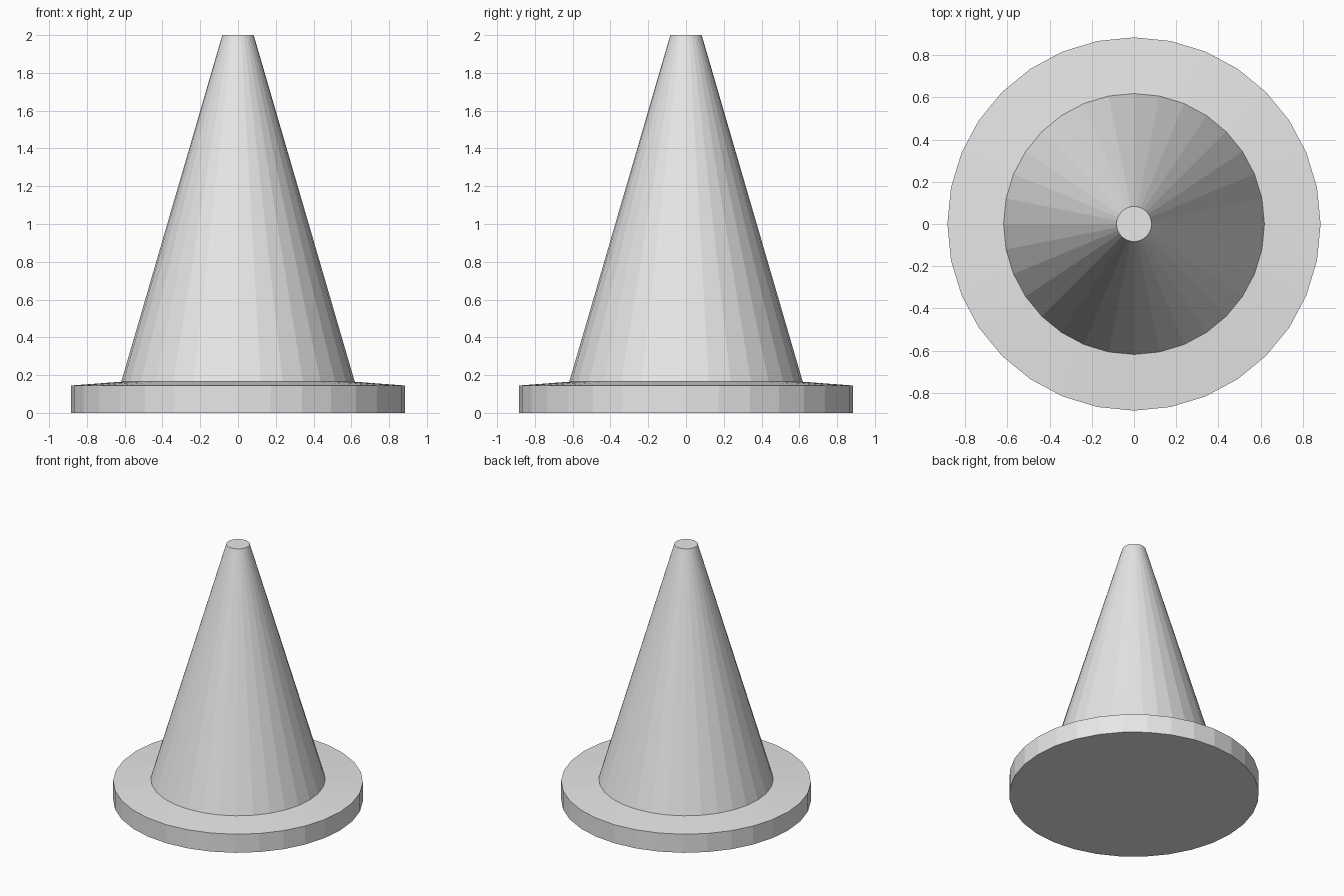
import bpy, bmesh, math

if "Cube" in bpy.data.objects:
    bpy.data.objects.remove(bpy.data.objects["Cube"])

SIDES = 32

grey = bpy.data.materials.new("light_grey")
grey.diffuse_color = (0.8, 0.8, 0.8, 1.0)
grey.use_nodes = True
grey.node_tree.nodes["Principled BSDF"].inputs["Base Color"].default_value = grey.diffuse_color


def lathe(name, profile, cap_bottom=False, cap_top=False):
    """Revolve (radius, height) points around z with flat faces."""
    bm = bmesh.new()
    rings = []
    for r, z in profile:
        rings.append([bm.verts.new((r * math.cos(2 * math.pi * i / SIDES),
                                    r * math.sin(2 * math.pi * i / SIDES), z))
                      for i in range(SIDES)])
    for low, high in zip(rings, rings[1:]):
        for i in range(SIDES):
            j = (i + 1) % SIDES
            bm.faces.new((low[i], low[j], high[j], high[i]))
    if cap_bottom:
        bm.faces.new(rings[0][::-1])
    if cap_top:
        bm.faces.new(rings[-1])
    mesh = bpy.data.meshes.new(name)
    bm.to_mesh(mesh)
    bm.free()
    mesh.materials.append(grey)
    obj = bpy.data.objects.new(name, mesh)
    bpy.context.collection.objects.link(obj)
    return obj


# Round base with a gently sloped top
lathe("base", [(0.884, 0.0), (0.884, 0.145), (0.618, 0.165)], cap_bottom=True)

# Tapered body with a flat tip
lathe("cone_body", [(0.618, 0.165), (0.083, 2.0)], cap_top=True)
